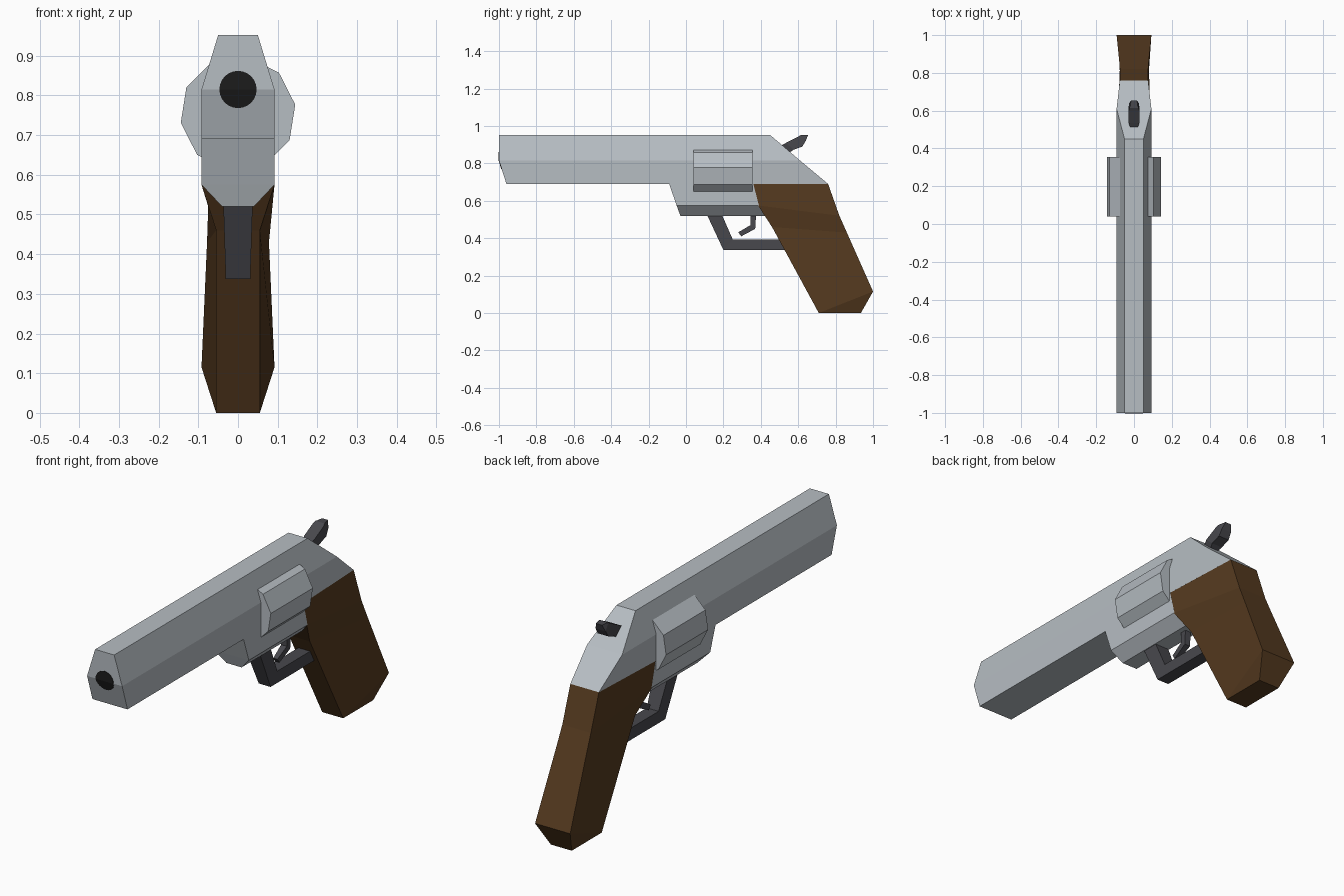
import bpy, bmesh, math

if "Cube" in bpy.data.objects:
    bpy.data.objects.remove(bpy.data.objects["Cube"])


def material(name, rgb):
    m = bpy.data.materials.new(name)
    m.diffuse_color = (*rgb, 1)
    m.use_nodes = True
    m.node_tree.nodes["Principled BSDF"].inputs["Base Color"].default_value = m.diffuse_color
    return m


steel = material("light steel", (0.47, 0.51, 0.545))
wood = material("brown wood", (0.092, 0.043, 0.014))
dark = material("dark metal", (0.065, 0.065, 0.075))
black = material("bore black", (0.012, 0.012, 0.012))


def finish(bm, name, mat):
    bmesh.ops.remove_doubles(bm, verts=bm.verts, dist=1e-4)
    bmesh.ops.recalc_face_normals(bm, faces=bm.faces)
    me = bpy.data.meshes.new(name)
    bm.to_mesh(me)
    bm.free()
    me.materials.append(mat)
    ob = bpy.data.objects.new(name, me)
    bpy.context.collection.objects.link(ob)
    return ob


def strip(rows):
    """Loft mirrored 4-point rings; row = front y, z, half width, back y, z, half width."""
    bm = bmesh.new()
    rings = []
    for ya, za, wa, yb, zb, wb in rows:
        pts = [(-wa, ya, za), (wa, ya, za), (wb, yb, zb), (-wb, yb, zb)]
        rings.append([bm.verts.new(p) for p in pts])
    for r, s in zip(rings, rings[1:]):
        for i in range(4):
            j = (i + 1) % 4
            bm.faces.new((r[i], r[j], s[j], s[i]))
    bm.faces.new(rings[0])
    bm.faces.new(rings[-1])
    return bm


# Barrel and upper body, narrowed at the lower rear corner
bm = strip([(-1, .952, .05, .45, .952, .05),
            (-1, .815, .092, .61, .815, .092),
            (-.96, .69, .092, .76, .69, .092)])
bmesh.ops.bisect_plane(bm, geom=bm.verts[:] + bm.edges[:] + bm.faces[:],
                       plane_co=(0, .36, 0), plane_no=(0, 1, 0))
for v in bm.verts:
    if v.co.y > .7:
        v.co.x *= .075 / .092
finish(bm, "barrel", steel)

# Frame under the cylinder
finish(strip([(-.09, .69, .092, .36, .69, .092),
              (-.05, .575, .092, .39, .575, .092),
              (-.03, .52, .04, .44, .52, .04)]), "frame", steel)

# Grip with wedge-shaped butt
finish(strip([(.35, .69, .092, .76, .69, .075),
              (.385, .575, .092, .82, .52, .075),
              (.46, .46, .055, .86, .43, .078),
              (.71, 0, .055, 1.0, .115, .092),
              (.71, 0, .055, .935, 0, .055)]), "grip", wood)

# Trigger guard
finish(strip([(.11, .53, .037, .19, .53, .037),
              (.20, .337, .031, .25, .393, .031),
              (.60, .337, .031, .57, .393, .031)]), "trigger_guard", dark)

# Trigger
finish(strip([(.345, .53, .015, .375, .53, .015),
              (.345, .47, .015, .37, .45, .015),
              (.28, .432, .011, .295, .41, .011)]), "trigger", dark)

# Hammer
finish(strip([(.50, .89, .016, .54, .85, .016),
              (.535, .91, .028, .575, .873, .028),
              (.60, .943, .028, .622, .89, .028),
              (.615, .952, .024, .64, .92, .026),
              (.625, .952, .02, .653, .952, .016)]), "hammer", dark)

# Ten-sided cylinder
bm = bmesh.new()
ends = []
for y in (.04, .355):
    ends.append([bm.verts.new((.146 * math.cos(math.radians(9 + 36 * k)), y,
                               .754 + .146 * math.sin(math.radians(9 + 36 * k))))
                 for k in range(10)])
for k in range(10):
    j = (k + 1) % 10
    bm.faces.new((ends[0][k], ends[0][j], ends[1][j], ends[1][k]))
for e in ends:
    bm.faces.new(e)
finish(bm, "cylinder", steel)

# Muzzle opening: thin disc folded along the crease of the muzzle
bm = bmesh.new()
for sign in (1, -1):
    half = []
    for k in range(13):
        a = sign * math.pi * k / 12
        z = .815 + .047 * math.sin(a)
        y = -1.0 + max(0, .815 - z) * .32
        half.append((.047 * math.cos(a), y, z))
    f = bm.faces.new([bm.verts.new(p) for p in half])
    front = bmesh.ops.extrude_face_region(bm, geom=[f])["geom"]
    for v in front:
        if isinstance(v, bmesh.types.BMVert):
            v.co.y -= .002
finish(bm, "muzzle_opening", black)
